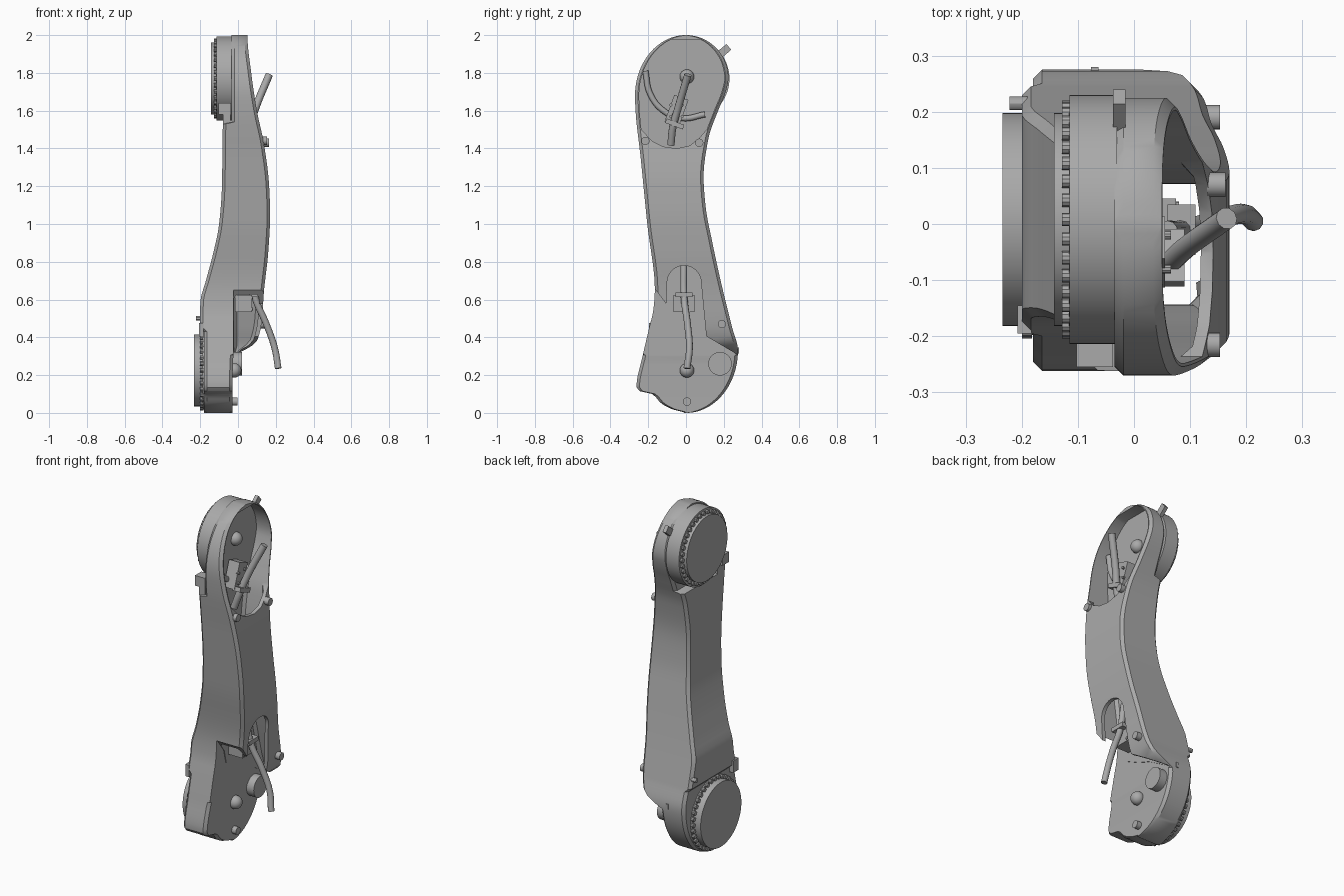
import bpy, bmesh, math
from mathutils import Vector

if "Cube" in bpy.data.objects:
    bpy.data.objects.remove(bpy.data.objects["Cube"])

grey = bpy.data.materials.new("cast_grey")
grey.use_nodes = True
grey.diffuse_color = (0.4, 0.4, 0.4, 1)
grey.node_tree.nodes["Principled BSDF"].inputs["Base Color"].default_value = (0.4, 0.4, 0.4, 1)


def finish(ob, angle=30):
    bpy.ops.object.select_all(action='DESELECT')
    ob.select_set(True)
    bpy.context.view_layer.objects.active = ob
    bpy.ops.object.shade_smooth_by_angle(angle=math.radians(angle))
    return ob


def add(name, bm):
    bmesh.ops.recalc_face_normals(bm, faces=bm.faces)
    me = bpy.data.meshes.new(name)
    bm.to_mesh(me)
    bm.free()
    me.materials.append(grey)
    ob = bpy.data.objects.new(name, me)
    bpy.context.collection.objects.link(ob)
    return ob


def curve_at(table, z):
    """Smooth monotone interpolation through (z, value) pairs."""
    n = len(table)
    z = min(max(z, table[0][0]), table[-1][0])
    i = max(k for k in range(n - 1) if table[k][0] <= z)
    d = [(table[k + 1][1] - table[k][1]) / (table[k + 1][0] - table[k][0]) for k in range(n - 1)]

    def slope(k):
        if k == 0 or k == n - 1 or d[k - 1] * d[k] <= 0:
            return 0
        return 2 * d[k - 1] * d[k] / (d[k - 1] + d[k])
    h = table[i + 1][0] - table[i][0]
    t = (z - table[i][0]) / h
    a, b = table[i][1], table[i + 1][1]
    return (a + (b - a) * t * t * (3 - 2 * t)
            + h * t * (1 - t) * ((1 - t) * slope(i) - t * slope(i + 1)))


# Arm silhouette tables
FRONT = [(0, -.03), (.3, -.026), (.34, .05), (.38, .1), (.48, .125), (.65, .138), (.85, .16),
         (1.05, .17), (1.2, .165), (1.42, .138), (1.6, .1), (1.8, .07), (2, .05)]
BACK = [(0, -.18), (.43, -.18), (.45, -.2), (.58, -.2), (.7, -.17), (.85, -.13), (1, -.1),
        (1.2, -.085), (1.53, -.08), (1.54, -.035), (2, -.035)]
LEFT = [(0, -.01), (.02, -.075), (.05, -.13), (.1, -.18), (.115, -.245), (.14, -.262), (.3, -.23),
        (.45, -.195), (.55, -.172), (.65, -.165), (1, -.205), (1.35, -.24), (1.6, -.267), (1.68, -.27)]
RIGHT = [(.33, .275), (.45, .245), (.65, .195), (.9, .14), (1.1, .103), (1.25, .093),
         (1.45, .118), (1.6, .17), (1.7, .21), (1.77, .225)]


def arc(r, dz, h):
    return max(r * math.sqrt(max(1 - (dz / h) ** 2, 0)), .008)


def y_min(z):
    return -arc(.27, z - 1.68, .32) if z > 1.68 else curve_at(LEFT, z)


def y_max(z):
    if z > 1.77:
        return arc(.225, z - 1.77, .23)
    return arc(.275, z - .33, .33) if z < .33 else curve_at(RIGHT, z)


def loft(name, stations, inset=0, floor=None):
    """Stack of chamfered rectangular sections along z."""
    bm = bmesh.new()
    rings = []
    for z in stations:
        a, b = y_min(z) + inset, y_max(z) - inset
        p = curve_at(BACK, z) if floor is None else floor
        q = curve_at(FRONT, z) - inset
        q = max(q, p + .01)
        c = min(.016, (b - a) / 4, (q - p) / 4)
        pts = [(p, a + c), (p + c, a), (q - c, a), (q, a + c), (q, b - c), (q - c, b), (p + c, b), (p, b - c)]
        rings.append([bm.verts.new((x, y, z)) for x, y in pts])
    for r, s in zip(rings, rings[1:]):
        for k in range(8):
            bm.faces.new((r[k], r[(k + 1) % 8], s[(k + 1) % 8], s[k]))
    bm.faces.new(rings[0])
    bm.faces.new(rings[-1])
    return add(name, bm)


def prism(name, pts, x0, x1):
    """Profile in y and z, extruded along x."""
    bm = bmesh.new()
    f = bm.faces.new([bm.verts.new((x0, y, z)) for y, z in pts])
    g = bmesh.ops.extrude_face_region(bm, geom=[f])["geom"]
    bmesh.ops.translate(bm, vec=(x1 - x0, 0, 0), verts=[v for v in g if isinstance(v, bmesh.types.BMVert)])
    return add(name, bm)


def disc(name, x0, x1, y, z, r, n=48):
    pts = [(y + r * math.cos(2 * math.pi * k / n), z + r * math.sin(2 * math.pi * k / n)) for k in range(n)]
    return finish(prism(name, pts, x0, x1))


def box(name, centre, size, tilt=0):
    bm = bmesh.new()
    bmesh.ops.create_cube(bm, size=1)
    ob = add(name, bm)
    ob.location, ob.scale, ob.rotation_euler = centre, size, (tilt, 0, 0)
    return ob


def tube(name, pts, r):
    cu = bpy.data.curves.new(name, 'CURVE')
    cu.dimensions = '3D'
    cu.bevel_depth, cu.bevel_resolution, cu.use_fill_caps = r, 3, True
    sp = cu.splines.new('BEZIER')
    sp.bezier_points.add(len(pts) - 1)
    for bp, p in zip(sp.bezier_points, pts):
        bp.co = p
        bp.handle_left_type = bp.handle_right_type = 'AUTO'
    cu.materials.append(grey)
    ob = bpy.data.objects.new(name, cu)
    bpy.context.collection.objects.link(ob)


def dome(name, x, y, z, r):
    bm = bmesh.new()
    bmesh.ops.create_uvsphere(bm, u_segments=20, v_segments=12, radius=r)
    ob = add(name, bm)
    ob.location = (x, y, z)
    finish(ob)


def steps(a, b, n):
    return [a + (b - a) * k / n for k in range(n + 1)]


# Arm housing with hollow inside
FLOOR = -.02
zs = sorted([1 - math.cos(math.pi * k / 90) for k in range(91)] + [.1, .115, .43, .45, 1.53, 1.54])
housing = loft("arm_housing", zs)
up = steps(1.5, 1.978, 30)
bowl = [(.07, 1.455), (.02, 1.415), (-.05, 1.4), (-.12, 1.41), (-.18, 1.44)]
slot = [(-.01 + .09 * math.cos(t), .69 + .09 * math.sin(t)) for t in steps(0, math.pi, 16)]
cutters = [
    loft("inner_cavity", steps(.25, 1.62, 50), .022, FLOOR),
    prism("top_opening", [(y_min(z) + .022, z) for z in up] + [(y_max(z) - .022, z) for z in up[::-1]] + bowl,
          FLOOR - .002, .5),
    prism("lower_notch", [(-.4, .655), (-.16, .65), (-.1, .57), (-.08, .49), (.02, .44), (.1, .41), (.27, .31),
                          (.4, .3), (.4, -.1), (-.4, -.1)], FLOOR - .004, .5),
    prism("cable_slot", slot + [(-.11, .45), (.11, .38)], 0, .5),
]
for c in cutters:
    c.hide_render = True
    m = housing.modifiers.new(c.name, 'BOOLEAN')
    m.operation, m.solver, m.object = 'DIFFERENCE', 'EXACT', c
    bpy.context.view_layer.objects.active = housing
    bpy.ops.object.modifier_apply(modifier=m.name)
    bpy.data.objects.remove(c)
finish(housing)

# Joint drums, flanges and their bolt rings
JY = .008
disc("upper_drum", -.115, -.03, JY, 1.77, .222, 64)
for name, z, plate, ring in (("upper", 1.77, -.143, -.128), ("lower", .225, -.234, -.2)):
    disc(name + "_flange", plate, ring + .02, JY, z, .19, 64)
    disc(name + "_collar", ring + .012, ring + .025, JY, z, .206, 64)
    for k in range(36):
        t = 2 * math.pi * k / 36
        disc(name + "_ring_bolt", ring, ring + .018, JY + .2 * math.cos(t), z + .2 * math.sin(t), .012, 10)
for z in (1.78, .225):
    dome("hub_dome", FLOOR, .005, z, .038)

# Posts and bolt heads on the front
disc("corner_post", -.04, .02, .18, .26, .062, 32)
for x, y, z in ((.12, -.215, 1.44), (.13, .07, 1.43), (.12, .19, .47), (-.035, .005, .06)):
    disc("cover_bolt", x, x + .033, y, z, .022, 16)
disc("back_bolt", -.222, -.18, .215, .5, .012, 12)

# Cables with their brackets
tube("upper_cable", [(.03, -.08, 1.42), (.06, -.07, 1.51), (.095, -.04, 1.62), (.165, .01, 1.79)], .02)
tube("lower_cable", [(.06, -.012, .78), (.09, -.01, .61), (.15, .008, .47), (.195, .018, .34), (.213, .005, .235)], .018)
tube("inner_hose", [(-.005, -.215, 1.81), (-.005, -.19, 1.69), (-.005, -.12, 1.6), (-.005, -.02, 1.56),
                    (-.005, .1, 1.58)], .016)
box("upper_bracket", (.02, -.05, 1.6), (.07, .08, .15), -.35)
box("upper_clamp", (.065, -.06, 1.53), (.05, .1, .025), -.35)
box("lower_bracket", (.03, -.01, .58), (.09, .11, .09))
box("lower_clamp", (.085, -.01, .625), (.05, .09, .025))
for s in (-1, 1):
    for dz in (-.03, .03):
        disc("bracket_screw", .05, .08, -.01 + s * .042, .58 + dz, .008, 10)
        disc("bracket_screw", .05, .066, -.05 + s * .03, 1.6 + dz, .008, 10)

# Side clips on the housing
box("front_clip", (-.07, -.225, 1.61), (.065, .06, .06))
box("front_clip_foot", (-.06, -.215, 1.56), (.04, .07, .06))
box("top_clip", (-.026, .2, 1.915), (.022, .07, .04), .7)
box("rear_clip", (-.07, .262, .33), (.014, .036, .03))
box("low_clip", (-.195, -.17, .44), (.025, .05, .07))
